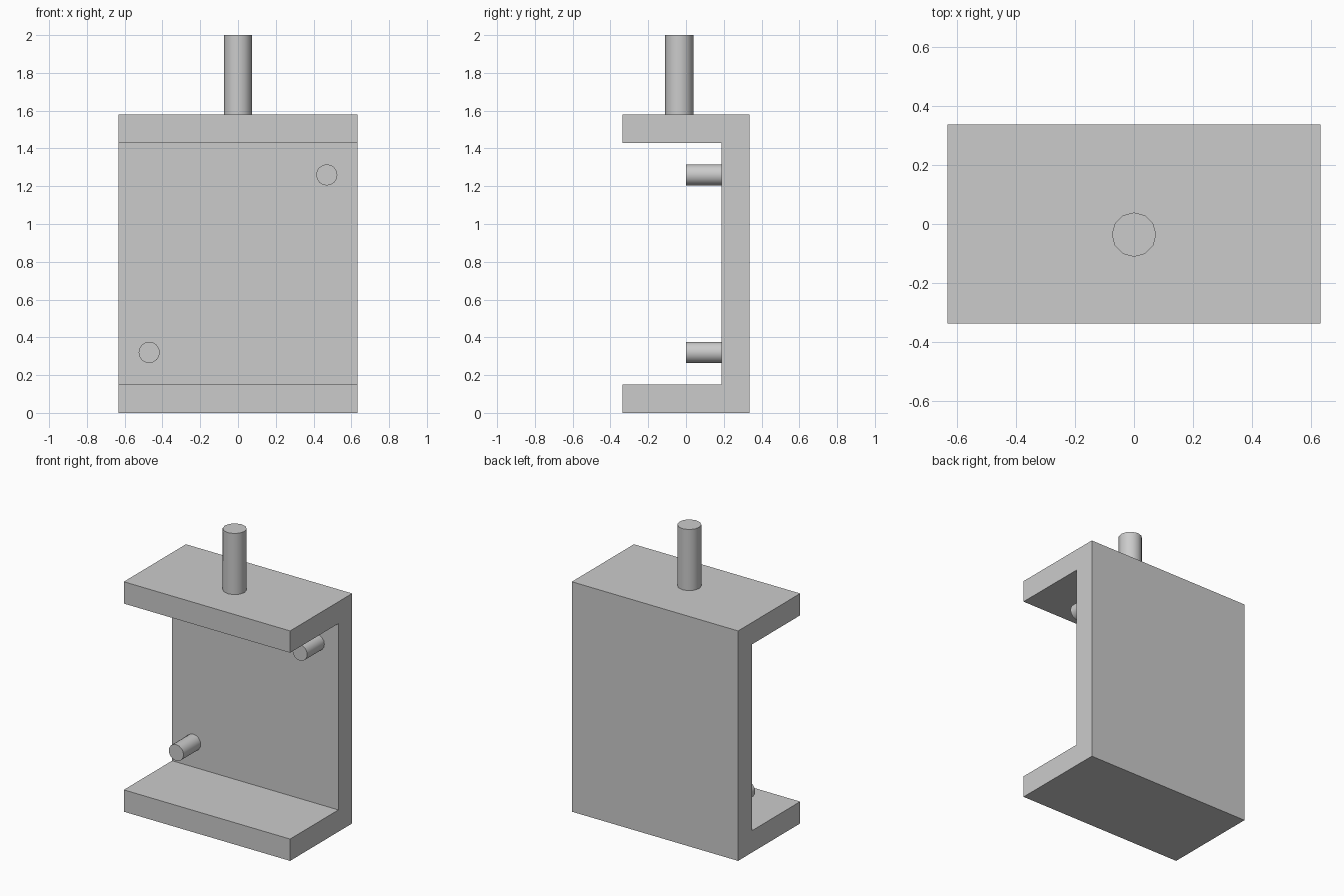
import bpy
import bmesh
import math
from mathutils import Matrix

cube = bpy.data.objects.get("Cube")
if cube:
    bpy.data.objects.remove(cube, do_unlink=True)

grey = bpy.data.materials.new("plain grey")
grey.use_nodes = True
colour = (0.6, 0.6, 0.6, 1)
grey.diffuse_color = colour
grey.node_tree.nodes["Principled BSDF"].inputs["Base Color"].default_value = colour


def add_object(name, bm):
    bmesh.ops.recalc_face_normals(bm, faces=bm.faces)
    mesh = bpy.data.meshes.new(name)
    bm.to_mesh(mesh)
    bm.free()
    mesh.materials.append(grey)
    obj = bpy.data.objects.new(name, mesh)
    bpy.context.collection.objects.link(obj)
    return obj


def add_rod(name, centre, radius, length, sides, rotation=Matrix()):
    bm = bmesh.new()
    bmesh.ops.create_cone(bm, cap_ends=True, segments=sides, radius1=radius,
                          radius2=radius, depth=length,
                          matrix=Matrix.Translation(centre) @ rotation)
    obj = add_object(name, bm)
    bpy.ops.object.select_all(action="DESELECT")
    obj.select_set(True)
    bpy.context.view_layer.objects.active = obj
    bpy.ops.object.shade_smooth_by_angle(angle=math.radians(40))


# C-shaped bracket: side profile extruded across the width
HALF_W, HALF_D, HEIGHT, WALL = 0.632, 0.337, 1.58, 0.15
inner = HALF_D - WALL
profile = [(-HALF_D, 0), (HALF_D, 0), (HALF_D, HEIGHT), (-HALF_D, HEIGHT),
           (-HALF_D, HEIGHT - WALL), (inner, HEIGHT - WALL),
           (inner, WALL), (-HALF_D, WALL)]
bm = bmesh.new()
side = bm.faces.new([bm.verts.new((-HALF_W, y, z)) for y, z in profile])
extruded = bmesh.ops.extrude_face_region(bm, geom=[side], use_keep_orig=True)
moved = [v for v in extruded["geom"] if isinstance(v, bmesh.types.BMVert)]
bmesh.ops.translate(bm, verts=moved, vec=(2 * HALF_W, 0, 0))
add_object("bracket", bm)

# Upright stem on the top flange
add_rod("top_stem", (0, -0.036, (HEIGHT + 2) / 2), 0.075, 2 - HEIGHT, 12)

# Two pins on the inside of the back plate, at opposite corners
forward = Matrix.Rotation(math.pi / 2, 4, "X") @ Matrix.Rotation(math.pi / 2, 4, "Z")
for name, sign in (("upper_left_pin", 1), ("lower_right_pin", -1)):
    add_rod(name, (sign * 0.47, inner / 2, HEIGHT / 2 + sign * 0.47),
            0.056, inner, 16, forward)
